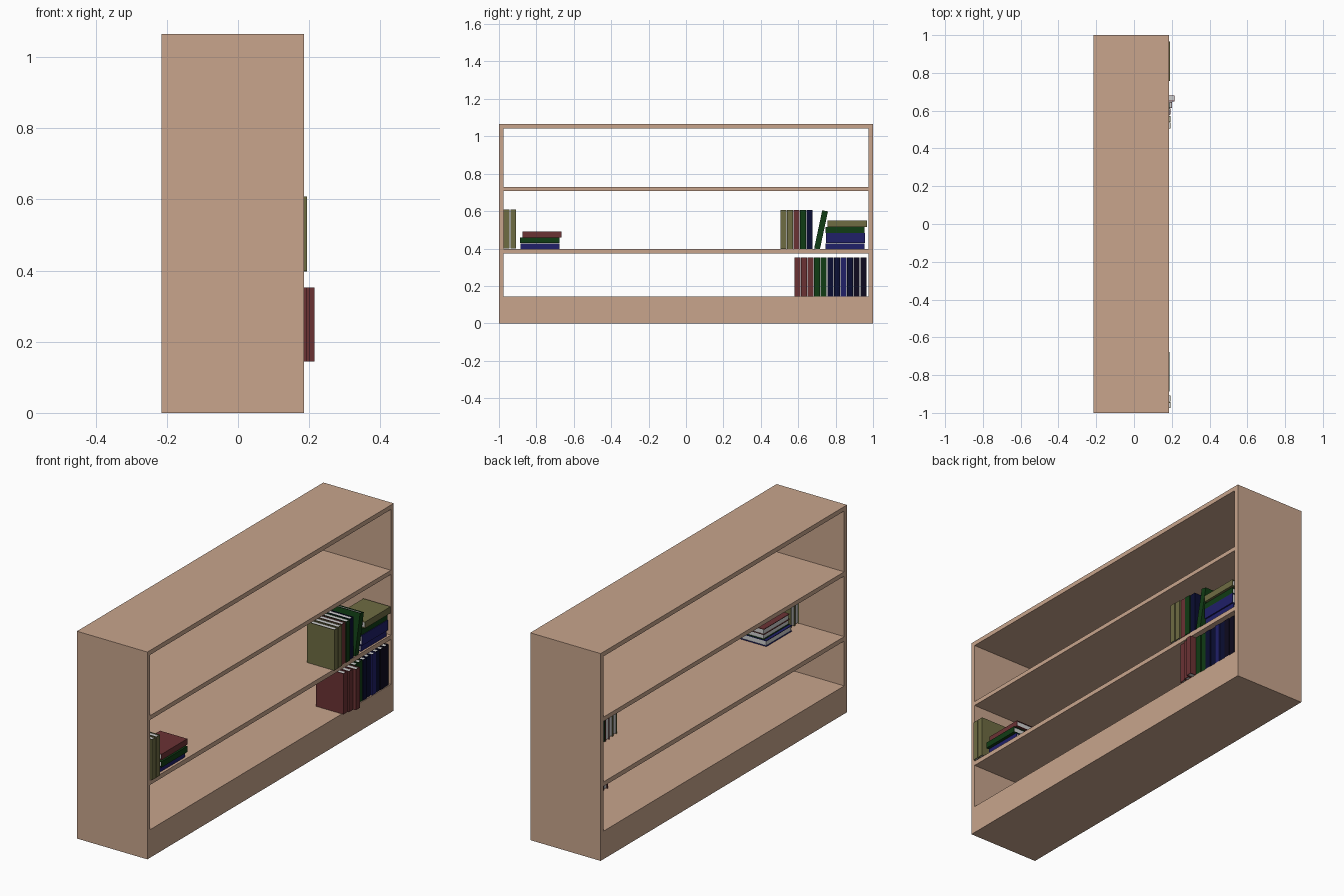
import bpy, bmesh, math

if "Cube" in bpy.data.objects:
    bpy.data.objects.remove(bpy.data.objects["Cube"])

def material(name, rgb):
    m = bpy.data.materials.new(name)
    m.diffuse_color = (*rgb, 1)
    m.use_nodes = True
    m.node_tree.nodes["Principled BSDF"].inputs["Base Color"].default_value = m.diffuse_color
    return m

WOOD = material("wood", (0.58, 0.376, 0.265))
PAGE = material("pages", (0.62, 0.62, 0.62))
RED = material("red_cover", (0.147, 0.032, 0.034))
OLIVE = material("olive_cover", (0.156, 0.150, 0.055))
GREEN = material("green_cover", (0.005, 0.045, 0.007))
BLUE = material("blue_cover", (0.014, 0.014, 0.140))
NAVY = material("navy_cover", (0.003, 0.004, 0.032))
DARK = material("dark_cover", (0.004, 0.003, 0.013))

def finish(name, bm, mats):
    bmesh.ops.recalc_face_normals(bm, faces=bm.faces[:])
    me = bpy.data.meshes.new(name)
    bm.to_mesh(me)
    bm.free()
    for m in mats:
        me.materials.append(m)
    ob = bpy.data.objects.new(name, me)
    bpy.context.collection.objects.link(ob)
    return ob

# Bookcase: grid of front cells with the three openings left out, extruded in depth
X0, X1 = -0.215, 0.185
ys = [-1, -0.977, 0.977, 1]
zs = [0, 0.144, 0.374, 0.397, 0.708, 0.73, 1.042, 1.065]
bm = bmesh.new()
grid = [[bm.verts.new((X0, y, z)) for z in zs] for y in ys]
for i in range(3):
    for j in range(7):
        if not (i == 1 and j % 2 == 1):
            bm.faces.new((grid[i][j], grid[i + 1][j], grid[i + 1][j + 1], grid[i][j + 1]))
ext = bmesh.ops.extrude_face_region(bm, geom=bm.faces[:], use_keep_orig=True)
bmesh.ops.translate(bm, vec=(X1 - X0, 0, 0),
                    verts=[g for g in ext["geom"] if isinstance(g, bmesh.types.BMVert)])
finish("bookcase_frame", bm, [WOOD])

H, D, T = 0.209, 0.155, 0.031

def prism(bm, profile, z0, z1, mat):
    lo = [bm.verts.new((x, y, z0)) for x, y in profile]
    hi = [bm.verts.new((x, y, z1)) for x, y in profile]
    n = len(profile)
    faces = [bm.faces.new(lo), bm.faces.new(hi)]
    faces += [bm.faces.new((lo[k], lo[(k + 1) % n], hi[(k + 1) % n], hi[k])) for k in range(n)]
    for f in faces:
        f.material_index = mat

def book(name, cover, spine_x, y, z, thick=T, tilt=0.0):
    """U-shaped cover round a page block; spine faces +x, origin at centre."""
    bm = bmesh.new()
    t, c = thick / 2, 0.003
    prism(bm, [(0, -t), (0, t), (-D, t), (-D, t - c), (-c, t - c),
               (-c, c - t), (-D, c - t), (-D, -t)], -H / 2, H / 2, 0)
    e = H / 2 - 0.004
    prism(bm, [(-0.002, -t + 0.002), (-0.002, t - 0.002),
               (-D + 0.004, t - 0.002), (-D + 0.004, -t + 0.002)], -e, e, 1)
    ob = finish(name, bm, [cover, PAGE])
    ob.location = (spine_x, y, z)
    ob.rotation_euler = (tilt, 0, 0)

# Lower shelf row of upright books
row = [(RED, .194), (RED, .201), (RED, .215), (GREEN, .183), (GREEN, .180), (NAVY, .182),
       (NAVY, .178), (BLUE, .183), (NAVY, .180), (DARK, .182), (DARK, .180)]
for i, (m, x) in enumerate(row):
    book(f"lower_book_{i + 1}", m, x, 0.595 + i * 0.0353, 0.144 + H / 2, 0.032)

# Middle shelf: upright books on the right, then one leaning
for i, (m, x) in enumerate([(OLIVE, .194), (OLIVE, .192), (RED, .187), (GREEN, .189), (NAVY, .184)]):
    book(f"middle_book_{i + 1}", m, x, 0.521 + i * 0.0348, 0.397 + H / 2)
book("leaning_book", GREEN, 0.184, 0.722, 0.499, T, -math.radians(12))

# Middle shelf: upright pair at the left end
for i in range(2):
    book(f"left_book_{i + 1}", OLIVE, 0.194, -0.959 + i * 0.035, 0.399 + H / 2)

# Flat stacks: (cover, spine x, centre y, bottom z, thickness)
stacks = {
    "left_stack_book": [(BLUE, .172, -.781, .398, .030), (GREEN, .187, -.782, .429, .030),
                        (RED, .178, -.770, .460, .030)],
    "right_stack_book": [(BLUE, .176, .851, .398, .030), (BLUE, .182, .852, .429, .053),
                         (GREEN, .180, .850, .483, .031), (OLIVE, .191, .862, .516, .033)],
}
for name, books in stacks.items():
    for i, (m, x, y, z, th) in enumerate(books):
        book(f"{name}_{i + 1}", m, x, y, z + th / 2, th, math.pi / 2)
